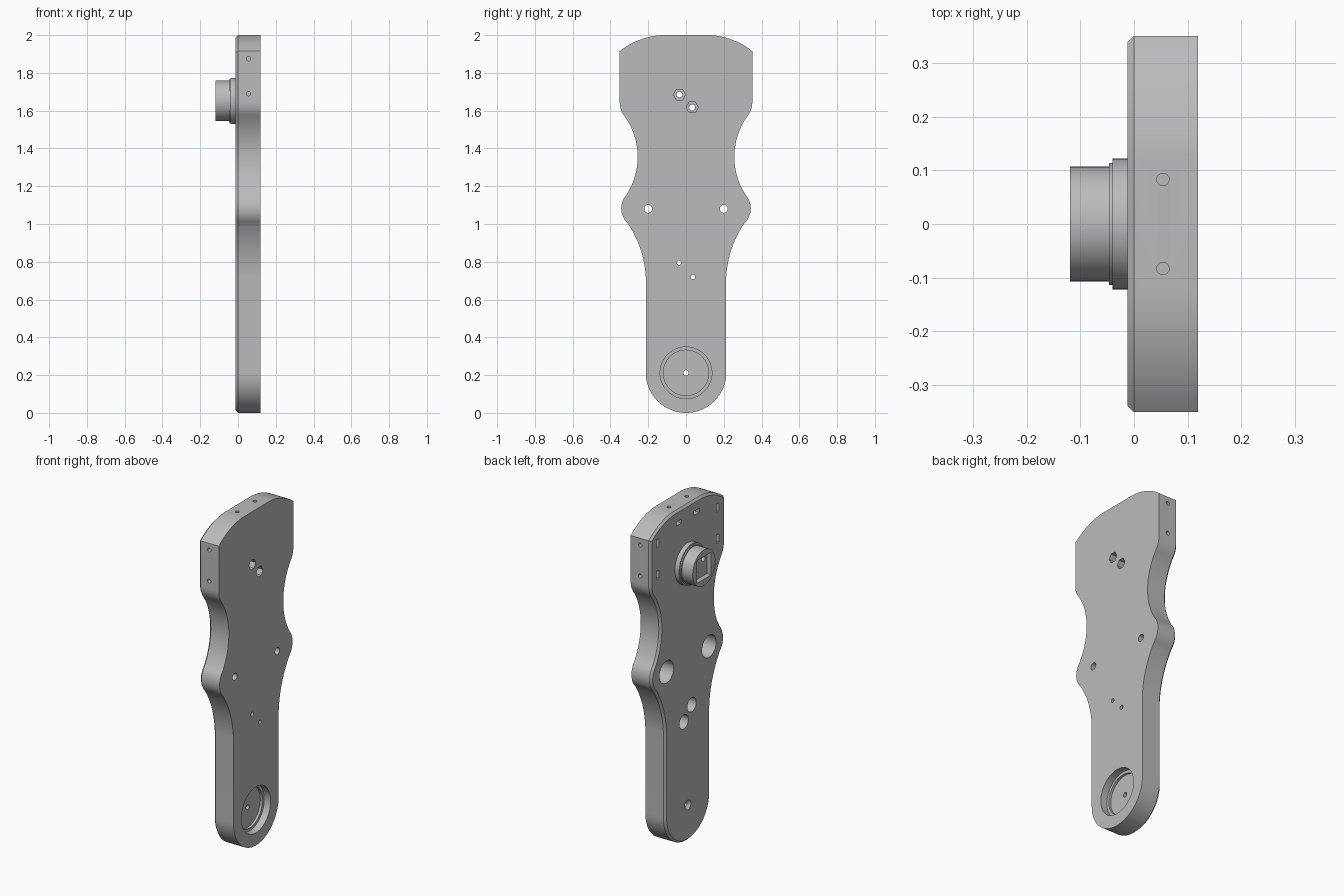
import bpy, bmesh, math
from mathutils import Matrix, Vector

if "Cube" in bpy.data.objects:
    bpy.data.objects.remove(bpy.data.objects["Cube"])

FRONT, BACK, BEVEL = 0.119, -0.012, 0.012
STUB_Z = 1.652

grey = bpy.data.materials.new("plain grey")
grey.diffuse_color = (0.5, 0.5, 0.5, 1)
grey.use_nodes = True
grey.node_tree.nodes["Principled BSDF"].inputs["Base Color"].default_value = grey.diffuse_color


def make_object(name, bm):
    bmesh.ops.recalc_face_normals(bm, faces=bm.faces[:])
    mesh = bpy.data.meshes.new(name)
    bm.to_mesh(mesh)
    bm.free()
    mesh.materials.append(grey)
    ob = bpy.data.objects.new(name, mesh)
    bpy.context.collection.objects.link(ob)
    return ob


def rod_x(x0, x1, y, z, r, r2=None, sides=48, name="cutter"):
    """Cylinder or cone along x, radius r at x0 and r2 at x1."""
    bm = bmesh.new()
    m = Matrix.Translation(((x0 + x1) / 2, y, z)) @ Matrix.Rotation(math.pi / 2, 4, 'Y')
    bmesh.ops.create_cone(bm, cap_ends=True, segments=sides, radius1=r,
                          radius2=r if r2 is None else r2, depth=x1 - x0, matrix=m)
    return make_object(name, bm)


def rod(center, length, r, axis):
    bm = bmesh.new()
    m = Matrix.Translation(center)
    if axis == 'Y':
        m = m @ Matrix.Rotation(math.pi / 2, 4, 'X')
    bmesh.ops.create_cone(bm, cap_ends=True, segments=24, radius1=r, radius2=r,
                          depth=length, matrix=m)
    return make_object("cutter", bm)


def box(center, size):
    bm = bmesh.new()
    bmesh.ops.create_cube(bm, size=1, matrix=Matrix.Translation(center) @ Matrix.Diagonal((*size, 1)))
    return make_object("cutter", bm)


def cut(ob, cutter):
    """Subtract the cutter and remove it."""
    mod = ob.modifiers.new("cut", 'BOOLEAN')
    mod.operation, mod.solver, mod.object = 'DIFFERENCE', 'EXACT', cutter
    bpy.context.view_layer.objects.active = ob
    bpy.ops.object.modifier_apply(modifier=mod.name)
    bpy.data.objects.remove(cutter)


def arc(p0, pm, p1, n):
    """Points on the circle arc through three points."""
    (ax, ay), (bx, by), (cx, cy) = p0, pm, p1
    d = 2 * (ax * (by - cy) + bx * (cy - ay) + cx * (ay - by))
    a2, b2, c2 = ax * ax + ay * ay, bx * bx + by * by, cx * cx + cy * cy
    ux = (a2 * (by - cy) + b2 * (cy - ay) + c2 * (ay - by)) / d
    uy = (a2 * (cx - bx) + b2 * (ax - cx) + c2 * (bx - ax)) / d
    r = math.hypot(ax - ux, ay - uy)
    t0 = math.atan2(ay - uy, ax - ux)
    sweep = math.atan2(cy - uy, cx - ux) - t0
    sweep = (sweep + math.pi) % (2 * math.pi) - math.pi
    return [(ux + r * math.cos(t0 + sweep * i / n), uy + r * math.sin(t0 + sweep * i / n))
            for i in range(n + 1)]


# Arm outline in (y, z): right half from the top down, then mirrored
R = 0.213
half = []
for pts in (arc((0.13, 2.0), (0.248, 1.974), (0.351, 1.915), 12),
            arc((0.351, 1.645), (0.345, 1.607), (0.328, 1.575), 6),
            arc((0.328, 1.575), (0.256, 1.35), (0.315, 1.155), 24),
            arc((0.315, 1.155), (0.343, 1.08), (0.31, 1.005), 14),
            arc((0.31, 1.005), (0.242, 0.87), (R, 0.72), 14),
            arc((R, R), (R * math.sqrt(0.5), R * (1 - math.sqrt(0.5))), (0, 0), 20)):
    for p in pts:
        if not half or math.dist(p, half[-1]) > 1e-4:
            half.append(p)
outline = half + [(-y, z) for y, z in reversed(half[:-1])]


def inset(points, amount):
    result, n = [], len(points)
    for i in range(n):
        a, b, c = (Vector(points[(i + k) % n]) for k in (-1, 0, 1))
        d1, d2 = (b - a).normalized(), (c - b).normalized()
        n1, n2 = Vector((d1.y, -d1.x)), Vector((d2.y, -d2.x))
        result.append(b + (n1 + n2) * amount / (1 + n1.dot(n2)))
    return result


# Arm plate with a chamfer around its back edge
bm = bmesh.new()
rings = [[bm.verts.new((x, y, z)) for y, z in pts] for x, pts in
         ((FRONT, outline), (BACK + BEVEL, outline), (BACK, inset(outline, BEVEL)))]
for a, b in zip(rings, rings[1:]):
    for i in range(len(a)):
        j = (i + 1) % len(a)
        bm.faces.new((a[i], a[j], b[j], b[i]))
bm.faces.new(rings[0])
bm.faces.new(rings[-1])
plate = make_object("arm_plate", bm)

# Stepped socket at the foot, with a countersunk through hole
cut(plate, rod_x(FRONT - 0.042, 0.2, 0, 0.212, 0.137, sides=64))
cut(plate, rod_x(FRONT - 0.056, 0.2, 0, 0.212, 0.12, sides=64))
cut(plate, rod_x(-0.2, 0.2, 0, 0.212, 0.014, sides=24))
cut(plate, rod_x(BACK - 0.01, BACK + 0.016, 0, 0.212, 0.038, 0.014, sides=32))

# Shoulder holes, counterbored from the back
for s in (-1, 1):
    cut(plate, rod_x(-0.2, 0.2, s * 0.2, 1.08, 0.021, sides=32))
    cut(plate, rod_x(-0.2, 0.075, s * 0.2, 1.08, 0.066))

# Small diagonal screw holes, counterbored from the back
for y, z in ((-0.037, 0.795), (0.037, 0.72)):
    cut(plate, rod_x(-0.2, 0.2, y, z, 0.012, sides=24))
    cut(plate, rod_x(-0.2, 0.05, y, z, 0.042, sides=32))

# Edge screw holes with their nut slots in the back face
for s in (-1, 1):
    cut(plate, rod((0.054, s * 0.083, 2.0), 0.24, 0.0115, 'Z'))
    cut(plate, box((0.02, s * 0.083, 1.925), (0.13, 0.05, 0.024)))
    for z in (1.875, 1.69):
        cut(plate, rod((0.056, s * 0.35, z), 0.24, 0.0115, 'Y'))
        cut(plate, box((0.02, s * 0.283, z), (0.13, 0.024, 0.05)))

# Round stub on the back: collar, groove step and pin, as one turned shape
profile = [(BACK, 0.122), (-0.04, 0.122), (-0.04, 0.114), (-0.047, 0.114),
           (-0.047, 0.107), (-0.119, 0.107)]
bm = bmesh.new()
N = 64
rings = [[bm.verts.new((x, r * math.cos(math.tau * i / N), STUB_Z + r * math.sin(math.tau * i / N)))
          for i in range(N)] for x, r in profile]
for a, b in zip(rings, rings[1:]):
    for i in range(N):
        j = (i + 1) % N
        bm.faces.new((a[i], a[j], b[j], b[i]))
bm.faces.new(rings[0])
bm.faces.new(rings[-1])
stub = make_object("pivot_stub", bm)
cut(stub, box((-0.12, 0, STUB_Z), (0.06, 0.135, 0.135)))

# Screw holes through plate and stub, with hexagonal pockets in front
for y, z in ((-0.035, 1.685), (0.033, 1.617)):
    for ob in (plate, stub):
        cut(ob, rod_x(-0.2, 0.2, y, z, 0.016, sides=24))
    cut(plate, rod_x(FRONT - 0.055, 0.2, y, z, 0.032, sides=6))

# Smooth curved walls, keep the edges crisp
for ob in (plate, stub):
    bpy.ops.object.select_all(action='DESELECT')
    ob.select_set(True)
    bpy.context.view_layer.objects.active = ob
    bpy.ops.object.shade_smooth_by_angle(angle=math.radians(30))
